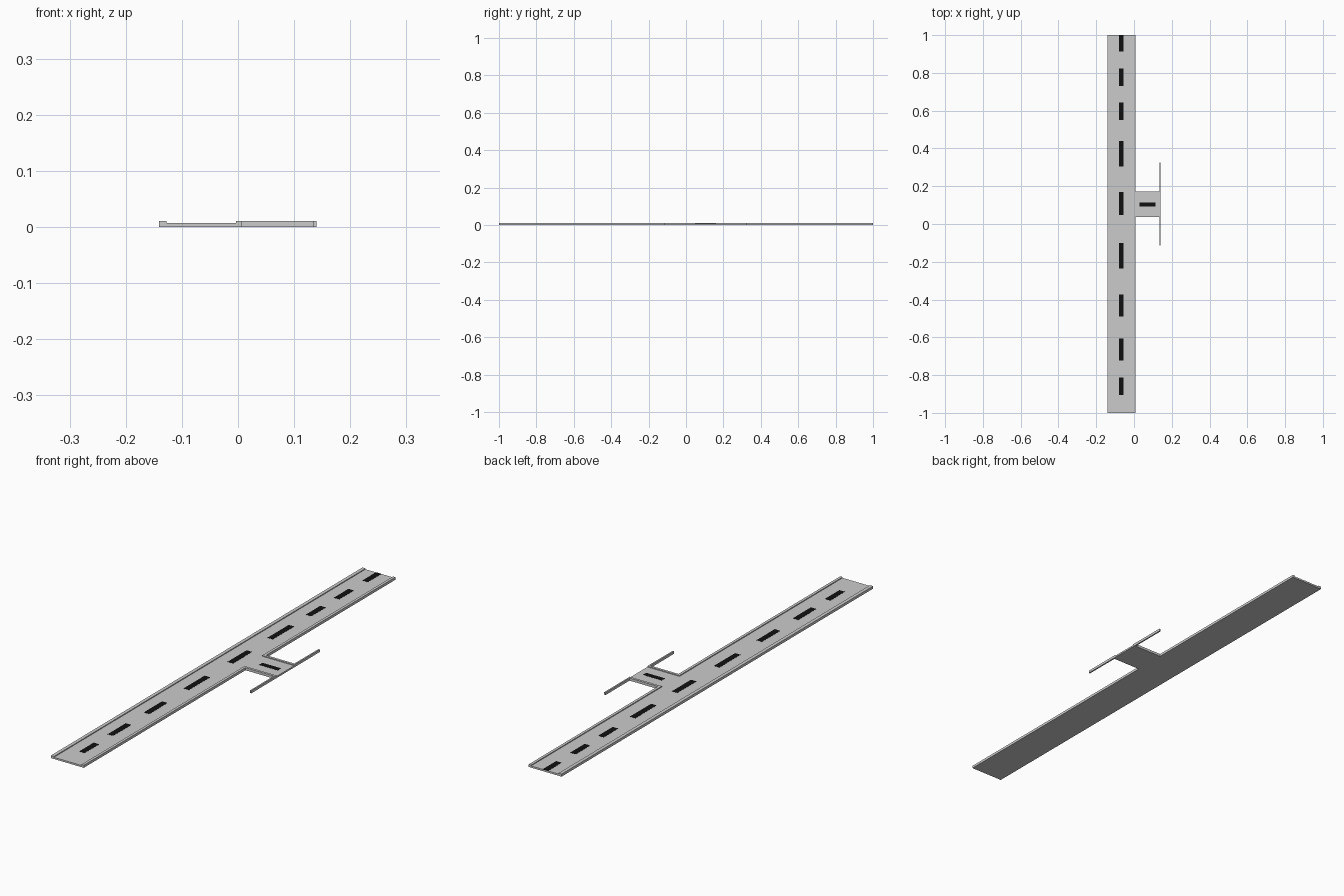
import bpy, bmesh

if "Cube" in bpy.data.objects:
    bpy.data.objects.remove(bpy.data.objects["Cube"])

ROAD_Z, CURB_Z = 0.007, 0.0105
X0, X1, X2 = -0.141, 0.007, 0.14      # left edge, junction edge, side road end
Y_LO, Y_HI = 0.038, 0.171             # side road edges


def prism(name, outline, z0, z1, mat=None):
    """Extrude a flat outline from z0 to z1."""
    bm = bmesh.new()
    face = bm.faces.new([bm.verts.new((x, y, z0)) for x, y in outline])
    ext = bmesh.ops.extrude_face_region(bm, geom=[face])
    top = [v for v in ext["geom"] if isinstance(v, bmesh.types.BMVert)]
    bmesh.ops.translate(bm, verts=top, vec=(0, 0, z1 - z0))
    bmesh.ops.recalc_face_normals(bm, faces=bm.faces)
    me = bpy.data.meshes.new(name)
    bm.to_mesh(me)
    bm.free()
    if mat:
        me.materials.append(mat)
    ob = bpy.data.objects.new(name, me)
    bpy.context.collection.objects.link(ob)
    return ob


def rect(x0, x1, y0, y1):
    return [(x0, y0), (x1, y0), (x1, y1), (x0, y1)]


black = bpy.data.materials.new("black_paint")
black.diffuse_color = (0.005, 0.005, 0.005, 1)
black.use_nodes = True
black.node_tree.nodes["Principled BSDF"].inputs["Base Color"].default_value = black.diffuse_color

# T-shaped road slab, inset between the curbs
prism("road_surface", [(-0.127, -1), (-0.004, -1), (-0.004, Y_LO + 0.01),
                       (X2, Y_LO + 0.01), (X2, Y_HI - 0.01),
                       (-0.004, Y_HI - 0.01), (-0.004, 1), (-0.127, 1)], 0, ROAD_Z)

# straight curb on the far side
prism("left_curb", rect(X0, -0.127, -1, 1), 0, CURB_Z)

# curbs that turn into the side road and flare out at its end
for name, far, edge, inner, tip in (("back_corner_curb", 1, Y_HI, Y_HI - 0.01, 0.325),
                                    ("front_corner_curb", -1, Y_LO, Y_LO + 0.01, -0.115)):
    prism(name, [(-0.004, far), (X1, far), (X1, edge), (0.134, edge), (0.134, tip),
                 (X2, tip), (X2, inner), (-0.004, inner)], 0, CURB_Z)

# painted lane dashes
dashes = [(0.913, 1.0), (0.73, 0.823), (0.55, 0.643), (0.304, 0.44), (0.048, 0.17),
          (-0.235, -0.10), (-0.49, -0.373), (-0.722, -0.606), (-0.905, -0.812)]
for i, (a, b) in enumerate(dashes):
    prism(f"lane_dash_{i + 1}", rect(-0.08, -0.056, a, b), ROAD_Z - 0.001, ROAD_Z + 0.0006, black)
prism("side_road_dash", rect(0.03, 0.114, 0.093, 0.114), ROAD_Z - 0.001, ROAD_Z + 0.0006, black)
